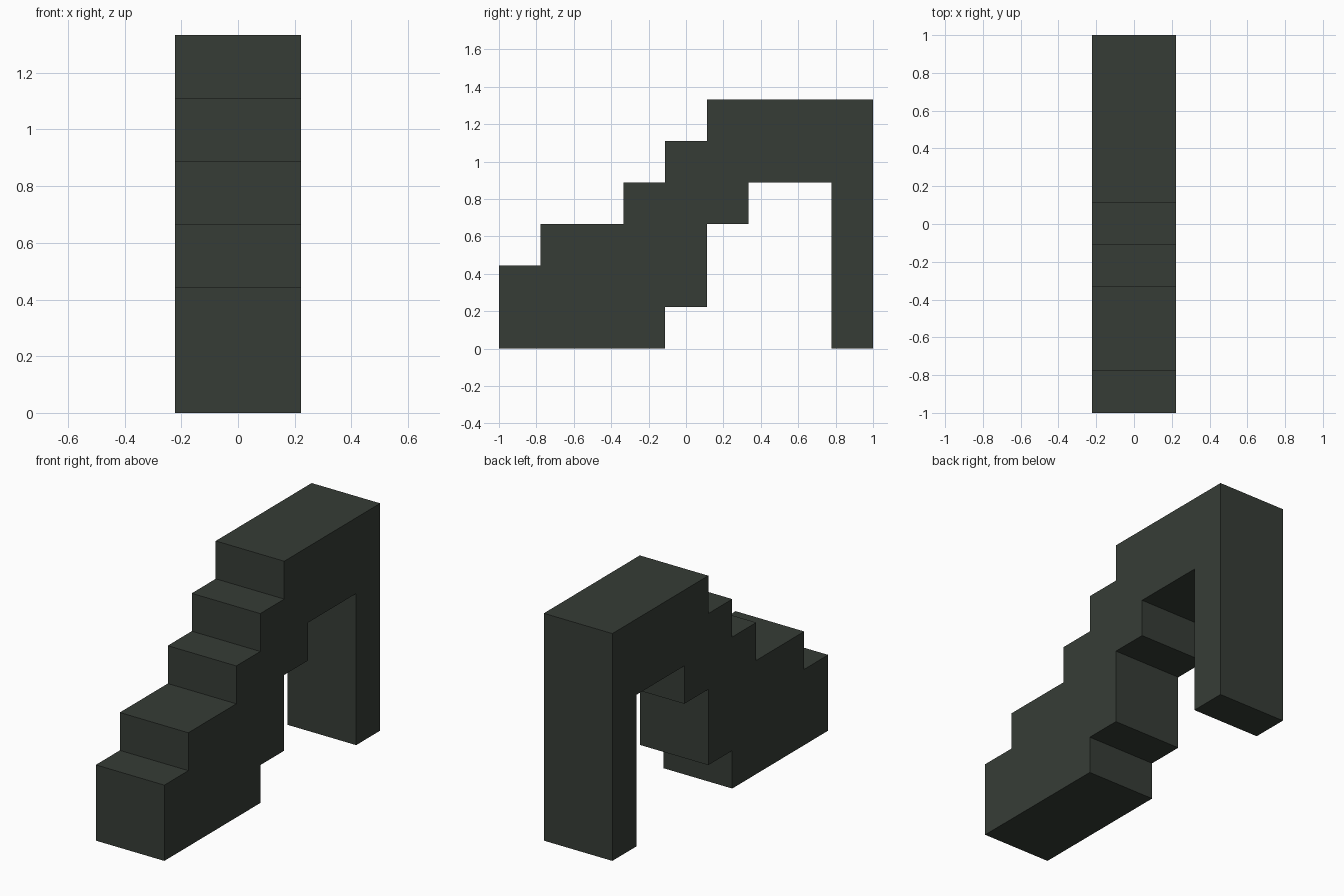
import bpy, bmesh

if "Cube" in bpy.data.objects:
    bpy.data.objects.remove(bpy.data.objects["Cube"])

U = 2 / 9          # grid module: the whole model snaps to it
HALF_WIDTH = U     # two modules wide

stone = bpy.data.materials.new("dark green grey")
stone.diffuse_color = (0.037, 0.046, 0.037, 1)
stone.use_nodes = True
stone.node_tree.nodes["Principled BSDF"].inputs["Base Color"].default_value = stone.diffuse_color

# Side profile (y, z) in modules
profile = [
    (-4.5, 0), (-0.5, 0), (-0.5, 1), (0.5, 1), (0.5, 3), (1.5, 3), (1.5, 4),  # stepped underside
    (3.5, 4), (3.5, 0), (4.5, 0), (4.5, 6),                                   # rear pillar
    (0.5, 6), (0.5, 5), (-0.5, 5), (-0.5, 4), (-1.5, 4), (-1.5, 3),           # landing and treads
    (-3.5, 3), (-3.5, 2), (-4.5, 2),
]

# Staircase: profile extruded across the width
bm = bmesh.new()
side = bm.faces.new([bm.verts.new((-HALF_WIDTH, y * U, z * U)) for y, z in profile])
ext = bmesh.ops.extrude_face_region(bm, geom=[side], use_keep_orig=True)
moved = [g for g in ext["geom"] if isinstance(g, bmesh.types.BMVert)]
bmesh.ops.translate(bm, verts=moved, vec=(2 * HALF_WIDTH, 0, 0))
bmesh.ops.recalc_face_normals(bm, faces=bm.faces)

mesh = bpy.data.meshes.new("staircase")
bm.to_mesh(mesh)
bm.free()
mesh.materials.append(stone)
bpy.context.collection.objects.link(bpy.data.objects.new("staircase", mesh))
